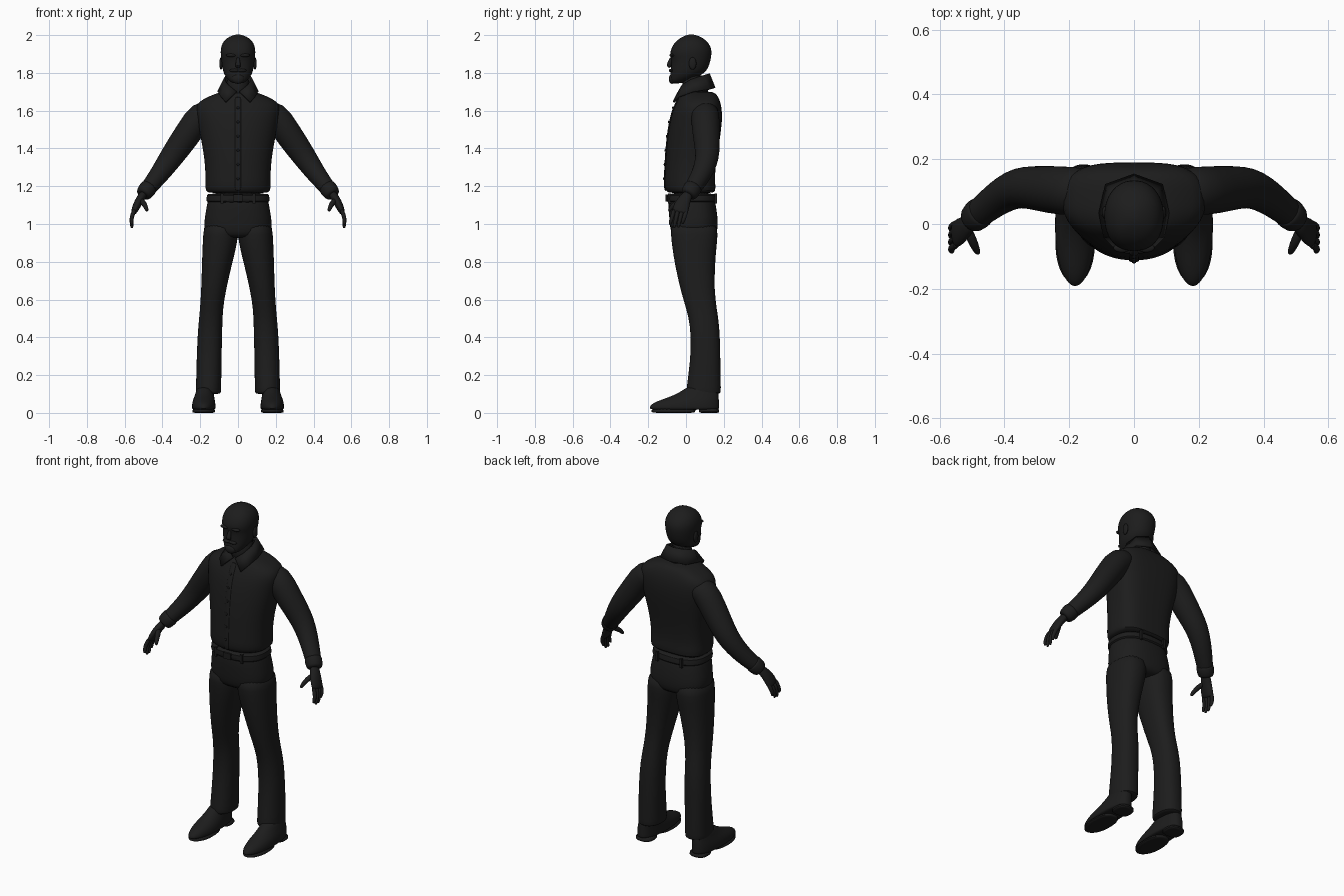
import bpy, bmesh, math
from mathutils import Vector

black = bpy.data.materials.new("black")
black.diffuse_color = (0.012, 0.012, 0.012, 1)
Y = Vector((0, 1, 0))


def finish(name, bm, mirror=False, subsurf=1, angle=60):
    bmesh.ops.recalc_face_normals(bm, faces=bm.faces)
    me = bpy.data.meshes.new(name)
    bm.to_mesh(me)
    bm.free()
    ob = bpy.data.objects.new(name, me)
    bpy.context.collection.objects.link(ob)
    me.materials.append(black)
    if mirror:
        ob.modifiers.new("mirror", 'MIRROR')
    if subsurf:
        ob.modifiers.new("subsurf", 'SUBSURF').levels = subsurf
    bpy.ops.object.select_all(action='DESELECT')
    bpy.context.view_layer.objects.active = ob
    ob.select_set(True)
    bpy.ops.object.shade_smooth_by_angle(angle=math.radians(angle))
    return ob


def skin(name, rings, mirror=False, subsurf=1):
    """Bridge a list of closed rings and cap both ends."""
    bm = bmesh.new()
    vs = [[bm.verts.new(p) for p in r] for r in rings]
    n = len(vs[0])
    for a, b in zip(vs, vs[1:]):
        for i in range(n):
            j = (i + 1) % n
            bm.faces.new((a[i], a[j], b[j], b[i]))
    bm.faces.new(vs[0])
    bm.faces.new(vs[-1])
    return finish(name, bm, mirror, subsurf)


def power(v, e):
    return math.copysign(abs(v) ** (2 / e), v)


def stack(name, rows, front=2.0, back=3.0, mirror=False, n=28):
    """Horizontal sections: (z, x0, x1, y_front, y_back)."""
    rings = []
    for z, x0, x1, yf, yb in rows:
        ring = []
        for k in range(n):
            a = 2 * math.pi * k / n
            c, s = math.cos(a), math.sin(a)
            e = back if s > 0 else front
            ring.append(((x0 + x1) / 2 + (x1 - x0) / 2 * power(c, e),
                         (yf + yb) / 2 + (yb - yf) / 2 * power(s, e), z))
        rings.append(ring)
    return skin(name, rings, mirror)


def centred(rows):
    return [(z, -w, w, f, b) for z, w, f, b in rows]


def tube(name, rows, mirror=True, n=16):
    """Oval sections swept along a path: (x, y, z, radius across, radius in y)."""
    pts = [Vector(r[:3]) for r in rows]
    rings = []
    for i, r in enumerate(rows):
        t = (pts[min(i + 1, len(pts) - 1)] - pts[max(i - 1, 0)]).normalized()
        u = t.cross(Y).normalized()
        v = u.cross(t)
        rings.append([pts[i] + u * r[3] * math.cos(a) + v * r[4] * math.sin(a)
                      for a in (2 * math.pi * k / n for k in range(n))])
    return skin(name, rings, mirror)


def ball(name, loc, size, mirror=False):
    bm = bmesh.new()
    bmesh.ops.create_uvsphere(bm, u_segments=16, v_segments=10, radius=1)
    for v in bm.verts:
        v.co = Vector(loc) + Vector(a * b for a, b in zip(v.co, size))
    return finish(name, bm, mirror, 0)


def box(name, loc, size, mirror=False):
    bm = bmesh.new()
    bmesh.ops.create_cube(bm, size=1)
    for v in bm.verts:
        v.co = Vector(loc) + Vector(a * b for a, b in zip(v.co, size))
    return finish(name, bm, mirror, 0, 30)


# Head and neck
stack("head", centred([
    (1.742, .028, -.084, -.03), (1.765, .056, -.086, .03), (1.795, .075, -.083, .095),
    (1.82, .082, -.08, .115), (1.85, .086, -.078, .126), (1.875, .089, -.078, .132),
    (1.895, .092, -.086, .135), (1.925, .093, -.081, .137), (1.96, .083, -.062, .12),
    (1.985, .06, -.032, .09), (2.0, .026, .0, .056), (2.003, .008, .018, .038)]), 2.3, 2.1)
stack("neck", centred([(1.65, .07, -.02, .13), (1.72, .06, -.018, .115),
                       (1.8, .058, -.02, .1)]), 2, 2)
tube("nose", [(0, -.074, 1.885, .008, .01), (0, -.085, 1.855, .012, .013),
              (0, -.091, 1.838, .017, .014), (0, -.082, 1.828, .012, .008)], False, 10)
ball("ear", (.09, .035, 1.85), (.009, .02, .033), True)
ball("brow", (.036, -.074, 1.893), (.028, .014, .009), True)
ball("moustache", (.018, -.078, 1.813), (.028, .013, .009), True)
ball("goatee", (0, -.074, 1.768), (.034, .017, .026))

# Shirt with loose hem above the belt
shirt = [(1.163, .158, -.09, .14), (1.172, .172, -.107, .157), (1.21, .174, -.115, .156),
         (1.25, .172, -.112, .152), (1.35, .178, -.108, .163), (1.45, .197, -.1, .18),
         (1.55, .215, -.085, .193), (1.61, .225, -.067, .19), (1.647, .213, -.048, .182),
         (1.675, .155, -.036, .17), (1.705, .085, -.02, .15)]
stack("shirt", centred(shirt), 2.1, 3.2)
tube("button_placket", [(0, f, z, .017, .005) for z, w, f, b in shirt[1:-1]], False, 8)
for i in range(6):
    z = 1.24 + .075 * i
    y = next(a[2] + (b[2] - a[2]) * (z - a[0]) / (b[0] - a[0])
             for a, b in zip(shirt, shirt[1:]) if a[0] <= z <= b[0])
    ball("button", (0, y - .005, z), (.007, .004, .007))

# Folded collar with front points
edge = [((.008, -.037, 1.70), (.065, -.066, 1.645)), ((.05, -.017, 1.735), (.092, -.037, 1.675)),
        ((.072, .03, 1.765), (.104, .035, 1.70)), ((.06, .09, 1.785), (.085, .12, 1.712)),
        ((0, .12, 1.795), (0, .15, 1.72))]
bm = bmesh.new()
vs = [[bm.verts.new(p) for p in pair] for pair in edge]
for a, b in zip(vs, vs[1:]):
    bm.faces.new((a[0], a[1], b[1], b[0]))
collar = finish("collar", bm, True, 0)
solid = collar.modifiers.new("thickness", 'SOLIDIFY')
solid.thickness = .012
solid.offset = 0

# Sleeves and cuffs
tube("sleeve", [(.12, .1, 1.6, .06, .07), (.197, .101, 1.583, .078, .077),
                (.258, .106, 1.488, .073, .074), (.31, .112, 1.415, .069, .068),
                (.355, .113, 1.35, .063, .063), (.395, .095, 1.293, .056, .057),
                (.43, .072, 1.245, .05, .052), (.475, .036, 1.19, .043, .046),
                (.497, .017, 1.162, .04, .042)], n=20)
tube("cuff", [(.468, .042, 1.2, .043, .045), (.474, .037, 1.192, .049, .051),
              (.5, .014, 1.158, .044, .046), (.504, .01, 1.152, .034, .036)], n=20)

# Hands
tube("palm", [(.495, .017, 1.165, .024, .028), (.517, -.005, 1.135, .022, .032),
              (.535, -.022, 1.1, .022, .043), (.55, -.032, 1.066, .017, .043),
              (.553, -.034, 1.058, .012, .038)])
for i, tip in enumerate((.995, .978, .98, 1.0)):
    y = -.063 + .022 * i
    tube("finger", [(.545, y, 1.08, .012, .012), (.561, y - .008, 1.045, .012, .0115),
                    (.565, y - .016, (1.045 + tip) / 2, .0105, .0105),
                    (.562, y - .021, tip + .008, .009, .009),
                    (.56, y - .022, tip, .005, .005)], n=10)
tube("thumb", [(.515, -.015, 1.13, .016, .018), (.497, -.055, 1.108, .015, .016),
               (.486, -.08, 1.085, .012, .012), (.48, -.092, 1.066, .008, .008)], n=10)

# Trousers, belt and belt loops
stack("trouser_seat", centred([(1.18, .155, -.092, .145), (1.1, .164, -.094, .158),
      (1.04, .177, -.09, .168), (.98, .182, -.085, .17), (.94, .16, -.075, .16),
      (.925, .1, -.05, .13)]), 2.4, 2.5)
stack("belt", centred([(1.113, .162, -.097, .155), (1.116, .17, -.102, .164),
      (1.158, .166, -.102, .158), (1.161, .158, -.095, .15)]), 2.4, 2.5)
box("buckle", (0, -.103, 1.137), (.05, .012, .036))
box("belt_loop", (.085, -.087, 1.135), (.014, .014, .055), True)
box("back_belt_loop", (.08, .158, 1.135), (.014, .014, .055), True)
stack("trouser_leg", [
    (1.02, .0, .178, -.085, .165), (.94, .0, .185, -.08, .169), (.88, .008, .188, -.074, .162),
    (.79, .031, .191, -.06, .154), (.65, .064, .195, -.03, .15), (.55, .08, .201, .002, .163),
    (.46, .083, .211, .023, .178), (.33, .086, .218, .027, .181), (.2, .088, .221, .012, .184),
    (.125, .089, .223, .002, .185), (.105, .09, .223, .004, .184), (.1, .1, .213, .014, .174)],
    2.2, 2.3, True)

# Shoes
stack("shoe", [(.016, .125, .238, -.185, .172), (.022, .119, .244, -.195, .176),
               (.04, .119, .244, -.192, .176), (.06, .121, .241, -.16, .175),
               (.08, .125, .234, -.1, .174), (.1, .128, .226, -.05, .172),
               (.125, .132, .22, -.01, .168), (.14, .14, .21, .01, .155)], 2, 2.4, True)
stack("sole", [(.0, .127, .237, -.17, .04), (.002, .12, .243, -.182, .048),
               (.026, .118, .245, -.196, .06)], 2, 2.6, True)
stack("heel", [(.0, .13, .228, .075, .172), (.002, .124, .233, .07, .177),
               (.03, .124, .235, .062, .178)], 3, 2.4, True)
